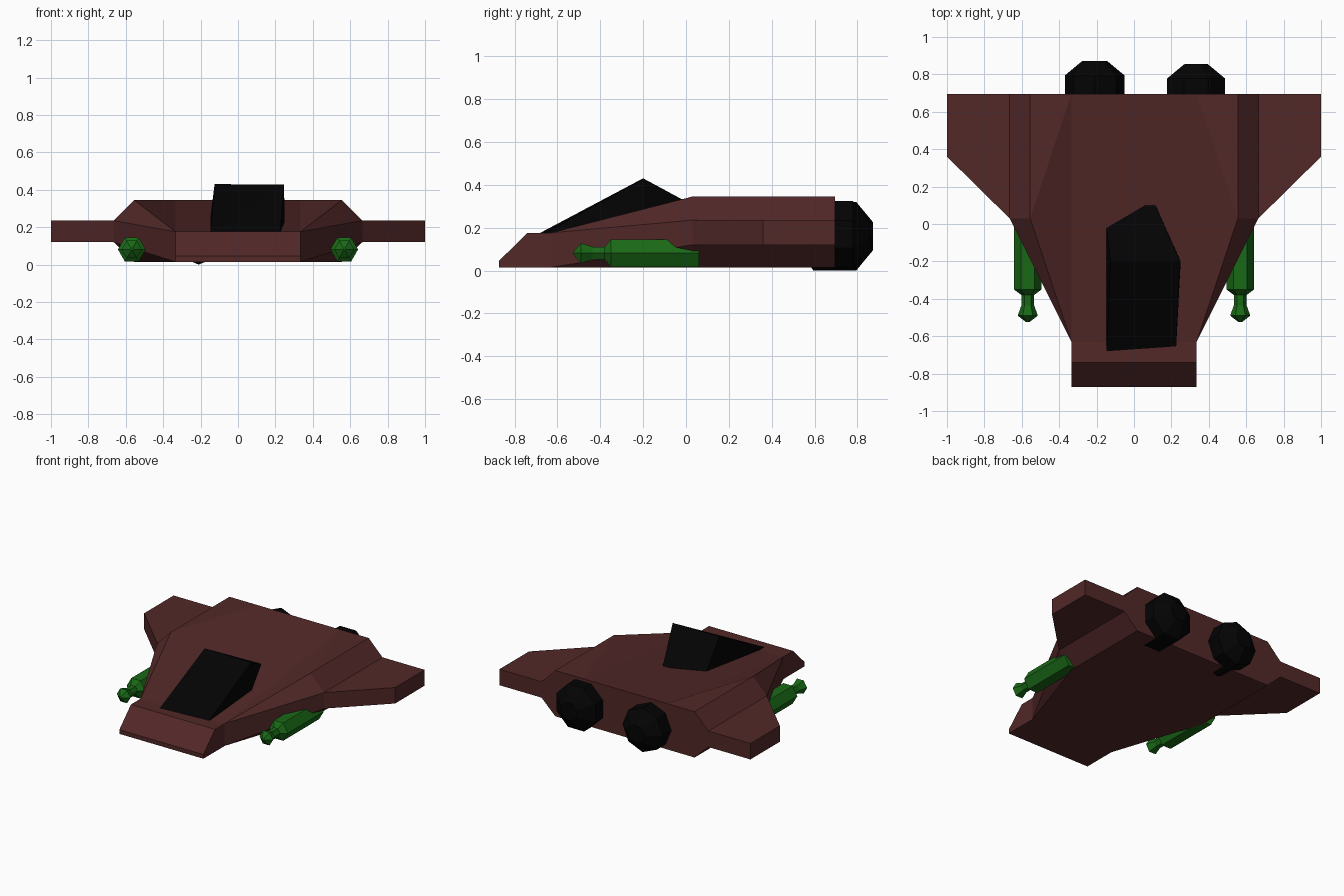
import bpy, bmesh
from math import cos, sin, tau

if "Cube" in bpy.data.objects:
    bpy.data.objects.remove(bpy.data.objects["Cube"])


def material(name, rgb):
    m = bpy.data.materials.new(name)
    m.diffuse_color = (*rgb, 1)
    m.use_nodes = True
    m.node_tree.nodes["Principled BSDF"].inputs["Base Color"].default_value = m.diffuse_color
    return m


HULL = material("maroon", (0.085, 0.021, 0.021))
DARK = material("black", (0.001, 0.001, 0.001))
GREEN = material("green", (0.01, 0.14, 0.008))


def finish(bm, name, mat):
    bmesh.ops.remove_doubles(bm, verts=bm.verts, dist=1e-4)
    bmesh.ops.recalc_face_normals(bm, faces=bm.faces)
    # Short diagonals give the creased deck its flat shoulders
    bmesh.ops.triangulate(bm, faces=bm.faces, quad_method='SHORT_EDGE')
    me = bpy.data.meshes.new(name)
    bm.to_mesh(me)
    bm.free()
    me.materials.append(mat)
    ob = bpy.data.objects.new(name, me)
    bpy.context.collection.objects.link(ob)
    return ob


def loft(name, rings, mat):
    """Skin a list of equal-length point rings and cap both ends."""
    bm = bmesh.new()
    loops = [[bm.verts.new(p) for p in ring] for ring in rings]
    n = len(loops[0])
    for a, b in zip(loops, loops[1:]):
        for i in range(n):
            j = (i + 1) % n
            bm.faces.new((a[i], a[j], b[j], b[i]))
    bm.faces.new(loops[0])
    bm.faces.new(loops[-1])
    return finish(bm, name, mat)


def lathe(name, x, z, profile, sides, mat, turn=0):
    """Revolve (y, radius) pairs about an axis parallel to y."""
    rings = [[(x + r * cos(tau * (i + turn) / sides), y, z + r * sin(tau * (i + turn) / sides))
              for i in range(sides)] for y, r in profile]
    return loft(name, rings, mat)


# Hull: mirrored half sections from tail to nose, with a sunken centre deck
def section(y, half):
    return [(x, y, z) for x, z in half] + [(-x, y, z) for x, z in reversed(half)]


def tail(deck):
    return [(.335, deck), (.555, .345), (.665, .235), (.665, .12), (.555, .015)]


def nose(top):
    return [(.335, top)] * 3 + [(.335, .015)] * 2


loft("hull", [section(.695, tail(.345)), section(.03, tail(.26)), section(-.63, nose(.176)),
              section(-.74, nose(.176)), section(-.872, nose(.045))], HULL)

for side, s in (("left", -1), ("right", 1)):
    # Swept wings
    outline = [(.66, .025), (1, .36), (1, .695), (.66, .695)]
    loft(side + "_wing", [[(s * x, y, z) for x, y in outline] for z in (.12, .235)], HULL)
    # Under-wing guns
    lathe(side + "_gun", s * .568, .081,
          [(-.525, .008), (-.49, .054), (-.435, .034), (-.38, .034),
           (-.35, .074), (.06, .074)], 6, GREEN)

# Engines: faceted balls, slightly uneven in placement
for name, x, y, z, r, turn in (("left_engine", -.21, .714, .16, .16, 0),
                               ("right_engine", .332, .698, .169, .168, .5)):
    lathe(name, x, z, [(y - .19, .066), (y - .12, r), (y + .08, r), (y + .158, .066)],
          8, DARK, turn)

# Canopy: slightly skewed wedge sunk into the deck
bm = bmesh.new()
for p in [(-.148, -.70, .165), (.225, -.665, .17), (-.125, -.2, .43), (.246, -.2, .428),
          (-.148, -.02, .25), (.06, .1, .268), (.115, .1, .268), (.25, -.2, .2)]:
    bm.verts.new(p)
bmesh.ops.convex_hull(bm, input=bm.verts)
finish(bm, "canopy", DARK)
